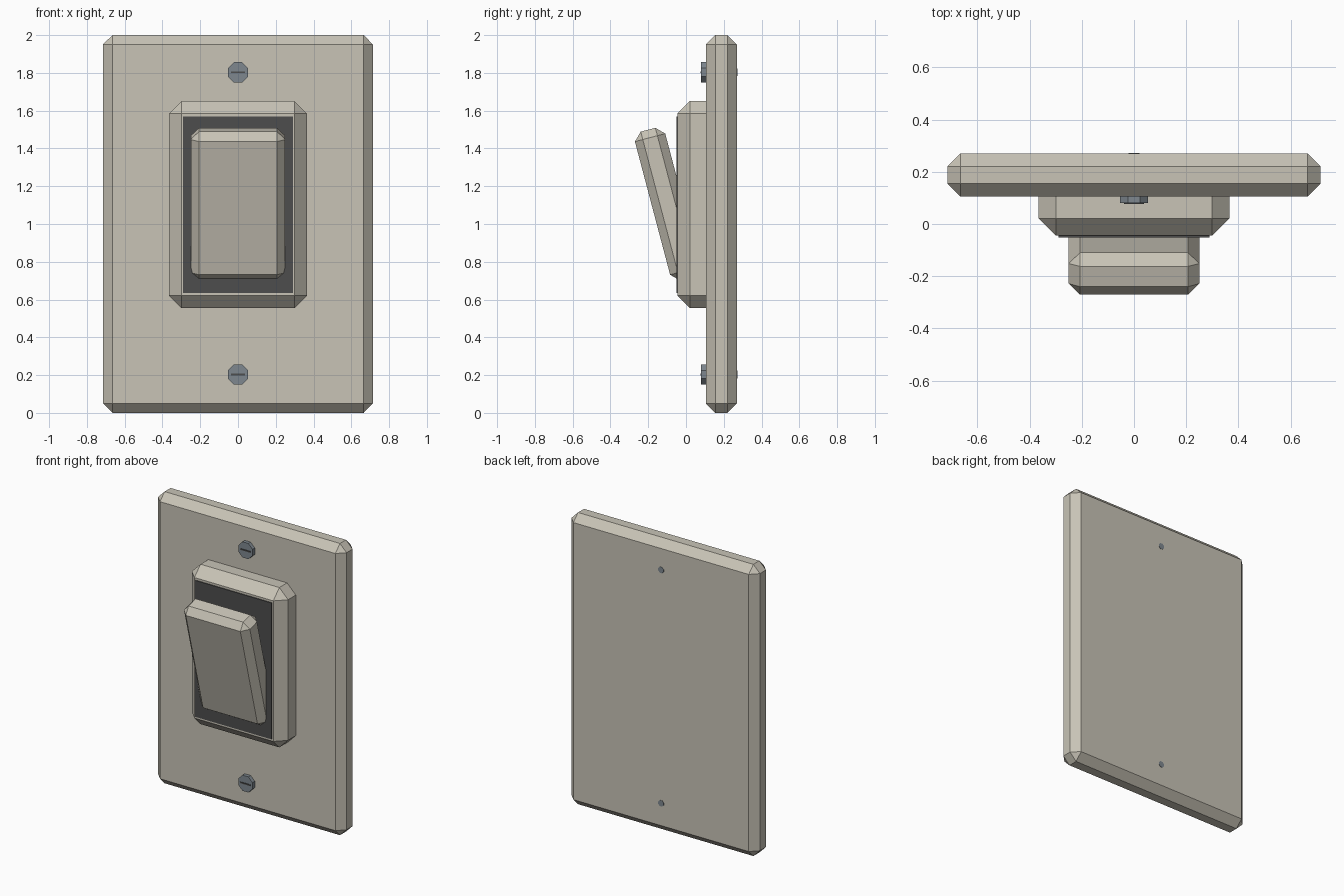
import bpy, bmesh, math
from mathutils import Matrix

if "Cube" in bpy.data.objects:
    bpy.data.objects.remove(bpy.data.objects["Cube"])


def make_mat(name, rgb):
    m = bpy.data.materials.new(name)
    m.diffuse_color = (*rgb, 1)
    m.use_nodes = True
    m.node_tree.nodes["Principled BSDF"].inputs["Base Color"].default_value = m.diffuse_color
    return m


beige = make_mat("beige plastic", (0.58, 0.55, 0.47))
dark = make_mat("dark grey", (0.075, 0.075, 0.075))
steel = make_mat("blue grey steel", (0.21, 0.245, 0.275))


def finish(name, bm, mat):
    bmesh.ops.recalc_face_normals(bm, faces=bm.faces)
    me = bpy.data.meshes.new(name)
    bm.to_mesh(me)
    bm.free()
    me.materials.append(mat)
    ob = bpy.data.objects.new(name, me)
    bpy.context.collection.objects.link(ob)
    return ob


def box(name, size, centre, mat, chamfer=0.0, tilt=0.0):
    bm = bmesh.new()
    bmesh.ops.create_cube(bm, size=1, matrix=Matrix.Diagonal((*size, 1)))
    if chamfer:
        bmesh.ops.bevel(bm, geom=bm.edges[:], offset=chamfer, segments=1,
                        profile=0.5, affect='EDGES')
    ob = finish(name, bm, mat)
    ob.location = centre
    ob.rotation_euler = (tilt, 0, 0)
    return ob


def rod(bm, radius, y0, y1, z):
    # octagonal rod along y with flats up and sideways
    m = (Matrix.Translation((0, (y0 + y1) / 2, z)) @ Matrix.Rotation(math.pi / 2, 4, 'X')
         @ Matrix.Rotation(math.pi / 8, 4, 'Z'))
    bmesh.ops.create_cone(bm, cap_ends=True, segments=8, radius1=radius,
                          radius2=radius, depth=y1 - y0, matrix=m)


# wall plate
box("wall_plate", (1.43, 0.165, 2.0), (0, 0.1875, 1.0), beige, 0.05)

# raised frame around the switch
box("switch_frame", (0.73, 0.245, 1.096), (0, 0.0775, 1.103), beige, 0.066)

# dark recess panel
box("recess_panel", (0.58, 0.009, 0.935), (0, -0.0465, 1.1025), dark)

# tilted rocker
box("rocker", (0.50, 0.166, 0.815), (0, -0.097, 1.105), beige, 0.043, math.radians(14.8))

# screws with slots, shanks pass through the plate
for label, z in (("lower", 0.203), ("upper", 1.803)):
    bm = bmesh.new()
    rod(bm, 0.058, 0.08, 0.12, z)
    rod(bm, 0.022, 0.11, 0.272, z)
    finish(label + "_screw", bm, steel)
    box(label + "_screw_slot", (0.076, 0.008, 0.009), (0, 0.08, z), dark)
